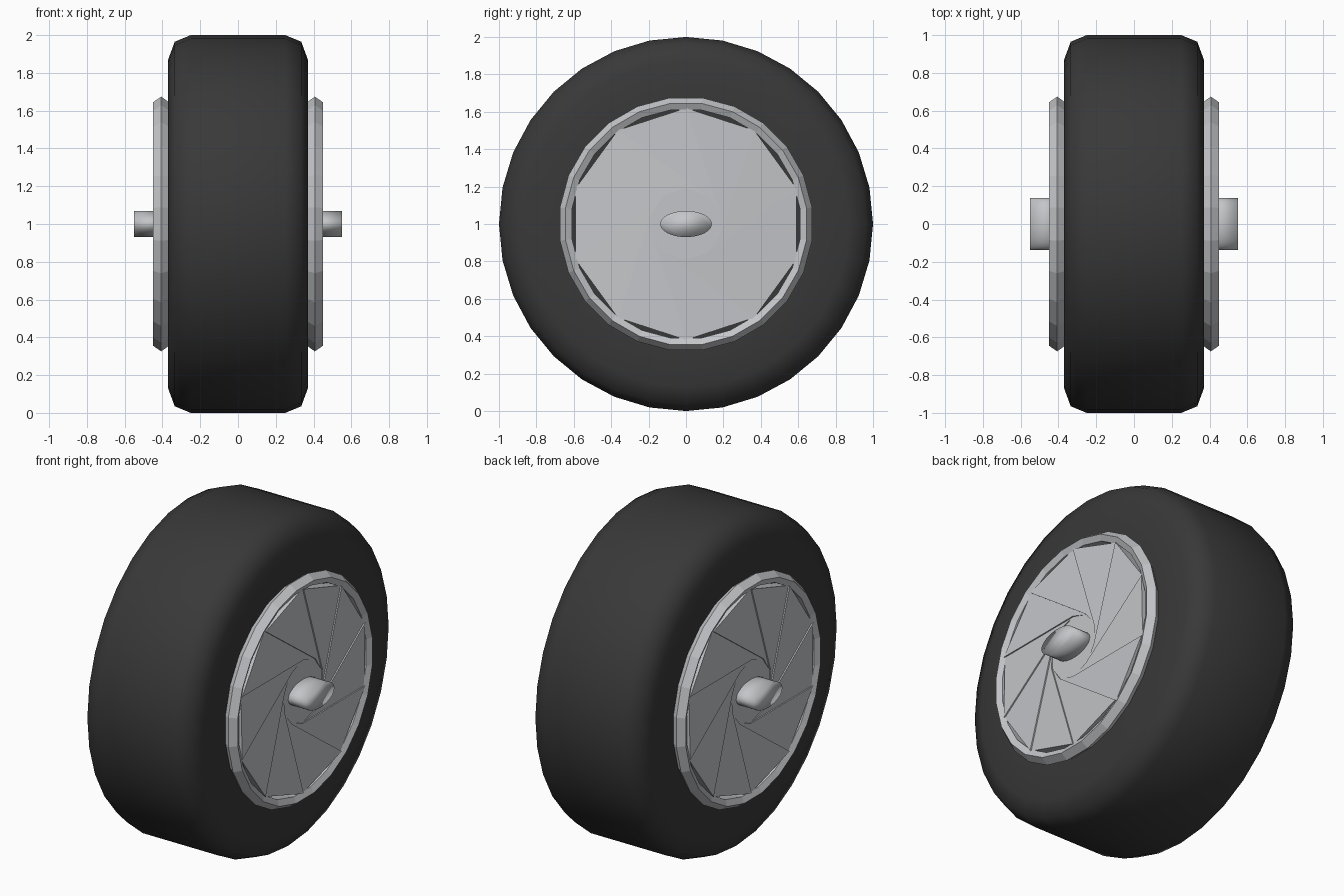
import bpy
from math import sin, cos, pi, radians

if "Cube" in bpy.data.objects:
    bpy.data.objects.remove(bpy.data.objects["Cube"])


def material(name, rgb):
    m = bpy.data.materials.new(name)
    m.use_nodes = True
    colour = (*rgb, 1)
    m.diffuse_color = colour
    m.node_tree.nodes["Principled BSDF"].inputs["Base Color"].default_value = colour
    return m


RUBBER = material("dark rubber", (0.04, 0.04, 0.04))
METAL = material("light grey metal", (0.55, 0.56, 0.58))


def make(name, verts, faces, mat, smooth=None):
    """Mesh object around the axle, optionally smooth below an edge angle."""
    mesh = bpy.data.meshes.new(name)
    mesh.from_pydata(verts, [], faces)
    mesh.materials.append(mat)
    obj = bpy.data.objects.new(name, mesh)
    bpy.context.collection.objects.link(obj)
    bpy.ops.object.select_all(action="DESELECT")
    obj.select_set(True)
    bpy.context.view_layer.objects.active = obj
    bpy.ops.object.mode_set(mode="EDIT")
    bpy.ops.mesh.select_all(action="SELECT")
    bpy.ops.mesh.normals_make_consistent(inside=False)
    bpy.ops.object.mode_set(mode="OBJECT")
    if smooth:
        bpy.ops.object.shade_smooth_by_angle(angle=radians(smooth))
    return obj


def lathe(name, profile, n, mat, smooth=None, offset=0, closed=False, wide=1, tall=1):
    """Spin (x, radius) points around the axle; open profiles get end caps."""
    verts, faces = [], []
    for x, r in profile:
        for i in range(n):
            a = 2 * pi * (i + offset) / n
            verts.append((x, wide * r * sin(a), 1 + tall * r * cos(a)))
    count = len(profile)
    for k in range(count if closed else count - 1):
        a, b = k * n, (k + 1) % count * n
        faces += [(a + i, a + (i + 1) % n, b + (i + 1) % n, b + i) for i in range(n)]
    if not closed:
        faces += [tuple(range(n)), tuple(range((count - 1) * n, count * n))]
    return make(name, verts, faces, mat, smooth)


def pinwheel(name, side, mat):
    """Ten slightly tilted blades tangent to a small inner decagon."""
    n, outer = 10, 0.62
    inner = outer * cos(radians(72))
    high, low, back = 0.441, 0.433, 0.36

    def point(x, r, degrees):
        a = radians(degrees)
        return (side * x, side * -r * cos(a), 1 + r * sin(a))

    verts, faces = [], []
    for i in range(n):
        a = 18 + 36 * i
        corners = [(outer, a, high), (outer, a + 36, low),
                   (inner, a + 108, low), (inner, a + 72, high)]
        s = len(verts)
        verts += [point(x, r, d) for r, d, x in corners]
        verts += [point(back, r, d) for r, d, x in corners]
        faces.append((s, s + 1, s + 2, s + 3))
        faces += [(s + k, s + (k + 1) % 4, s + 4 + (k + 1) % 4, s + 4 + k)
                  for k in range(4)]
    s = len(verts)
    verts += [point(low, inner, 36 * i + 18) for i in range(n)]
    faces.append(tuple(range(s, s + n)))
    return make(name, verts, faces, mat)


# Tyre with rounded shoulders
half = [(0.37, 0.66), (0.37, 0.87), (0.335, 0.965), (0.25, 1.0)]
lathe("tyre", half + [(-x, r) for x, r in reversed(half)], 32, RUBBER, 60)

# Rim, bladed cover and oval axle end on each side
for side, label in ((1, "left"), (-1, "right")):
    rim = [(0.365, 0.65), (0.407, 0.68), (0.45, 0.65), (0.432, 0.615), (0.365, 0.615)]
    lathe(label + "_rim", [(side * x, r) for x, r in rim], 24, METAL,
          offset=0.5, closed=True)
    pinwheel(label + "_wheel_cover", side, METAL)
    lathe(label + "_axle_end", [(side * 0.38, 1), (side * 0.55, 1)], 32, METAL,
          smooth=100, wide=0.138, tall=0.07)
